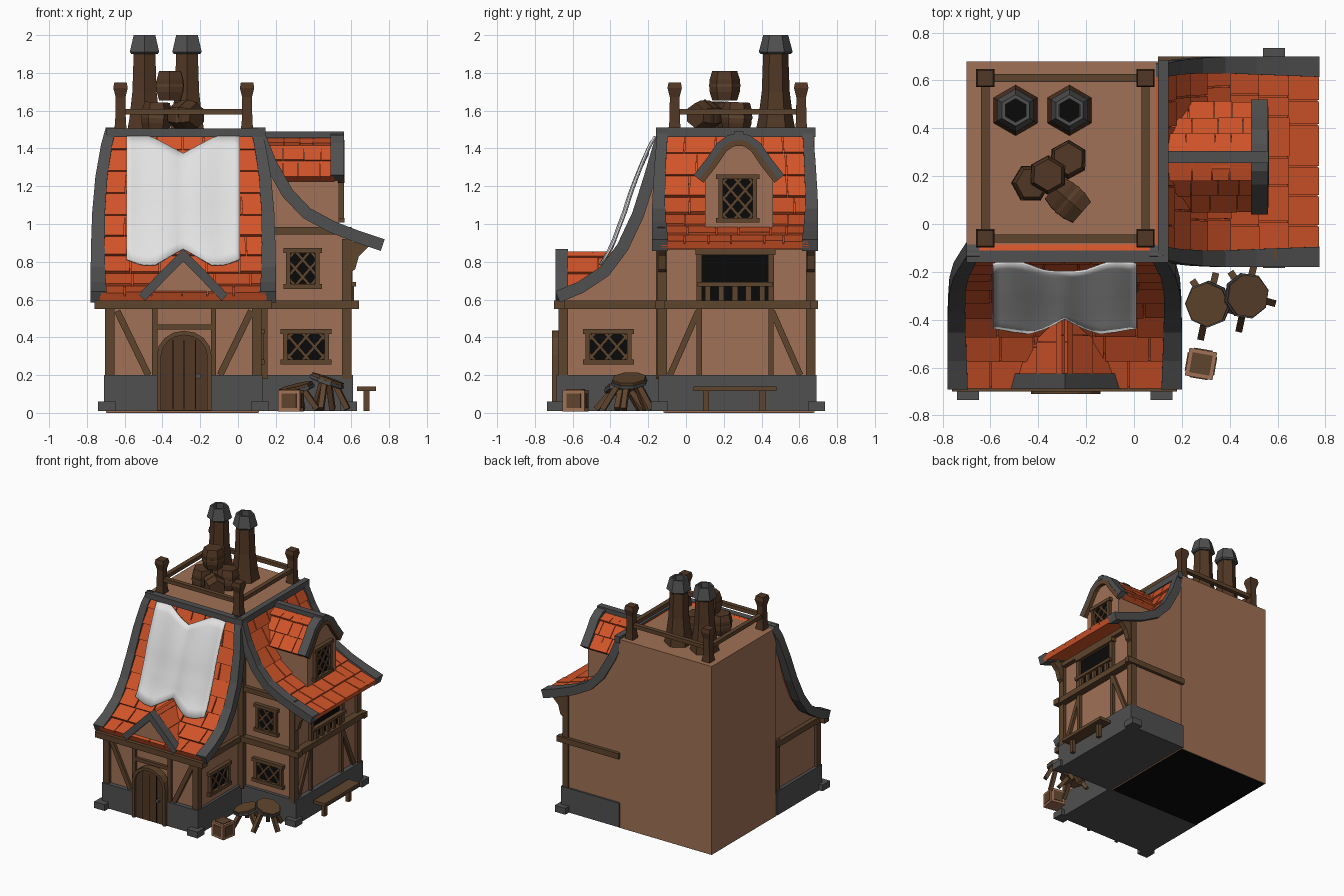
import bpy, bmesh, math, random
from mathutils import Vector

if "Cube" in bpy.data.objects:
    bpy.data.objects.remove(bpy.data.objects["Cube"])
random.seed(4)

def material(name, r, g, b):
    m = bpy.data.materials.new(name)
    m.diffuse_color = (r, g, b, 1)
    m.use_nodes = True
    m.node_tree.nodes["Principled BSDF"].inputs["Base Color"].default_value = m.diffuse_color
    return m
STUCCO = material("stucco", .352, .165, .093)
BEAM = material("beam_wood", .112, .057, .026)
DARK = material("dark_wood", .083, .038, .018)
STONE = material("dark_stone", .08, .08, .08)
TILE = material("orange_tile", .64, .088, .022)
BLACK = material("black", .003, .003, .003)
CLOTH = material("white_cloth", .76, .76, .76)

def loft(name, rings, mat, closed=True, caps=True):
    """Skin consecutive rings of points."""
    bm = bmesh.new()
    rows = [[bm.verts.new(p) for p in r] for r in rings]
    n = len(rows[0])
    for a, b in zip(rows, rows[1:]):
        for i in range(n if closed else n - 1):
            j = (i + 1) % n
            bm.faces.new((a[i], a[j], b[j], b[i]))
    if caps:
        bm.faces.new(rows[0][::-1])
        bm.faces.new(rows[-1])
    bmesh.ops.recalc_face_normals(bm, faces=bm.faces)
    me = bpy.data.meshes.new(name)
    bm.to_mesh(me)
    bm.free()
    me.materials.append(mat)
    ob = bpy.data.objects.new(name, me)
    bpy.context.collection.objects.link(ob)
    return ob

def box(name, x0, x1, y0, y1, z0, z1, mat):
    return loft(name, [[(x0, y0, z), (x1, y0, z), (x1, y1, z), (x0, y1, z)] for z in (z0, z1)], mat)

def lathe(name, rz, n, loc, mat, axis=(0, 0, 1), turn=math.pi / 2):
    q = Vector(axis).to_track_quat('Z', 'Y')
    ang = [turn + 2 * math.pi * i / n for i in range(n)]
    return loft(name, [[Vector(loc) + q @ Vector((r * math.cos(t), r * math.sin(t), z)) for t in ang]
                       for r, z in rz], mat)

def leg(name, p, q, r, mat=BEAM):
    d = Vector(q) - Vector(p)
    return lathe(name, [(r, 0), (r, d.length)], 4, p, mat, d, math.pi / 4)

def bar(name, m, p, q, w, d0, d1, mat=BEAM):
    """Flat timber in a wall plane; m maps (along, z, depth) to space."""
    p, q = Vector(p), Vector(q)
    s = (q - p).normalized().orthogonal() * w / 2
    return loft(name, [[m(*(e + s), d0), m(*(e + s), d1), m(*(e - s), d1), m(*(e - s), d0)] for e in (p, q)], mat)

# wall planes
front = lambda a, z, d: (a, -.65 - d, z)
front_right = lambda a, z, d: (a, -.12 - d, z)
side_front = lambda a, z, d: (.11 + d, a, z)
side = lambda a, z, d: (.575 + d, a, z)
dormer_face = lambda a, z, d: (.535 + d, a, z)

def window(m, a0, a1, z0, z1, n=3):
    loft("window_pane", [[m(a0, z0, d), m(a1, z0, d), m(a1, z1, d), m(a0, z1, d)] for d in (-.01, .008)], BLACK)
    for z in (z0, z1):
        bar("window_rail", m, (a0 - .025, z), (a1 + .025, z), .026, 0, .03)
    for a in (a0, a1):
        bar("window_stile", m, (a, z0), (a, z1), .024, 0, .025)
    for k in (1.15, -1.15):
        cs = sorted(z - k * a for a in (a0, a1) for z in (z0, z1))
        for i in range(n + 1):
            c = cs[0] + (cs[-1] - cs[0]) * (i + .5) / (n + 1)
            e = sorted(((z0 - c) / k, (z1 - c) / k))
            lo, hi = max(a0, e[0]), min(a1, e[1])
            if hi - lo > .01:
                bar("window_lattice", m, (lo, k * lo + c), (hi, k * hi + c), .015, .004, .016)

# roof tools: profile points (out, z) run from eave to ridge
def normals(prof):
    res = []
    for i in range(len(prof)):
        a, b = Vector(prof[max(i - 1, 0)]), Vector(prof[min(i + 1, len(prof) - 1)])
        t = (b - a).normalized()
        res.append(Vector((t.y, -t.x)))
    return res

def strip(name, m, prof, edges, top, bot, mat):
    rings = []
    for p, n, (w0, w1) in zip(prof, normals(prof), edges):
        a, b = Vector(p) + n * top, Vector(p) + n * bot
        rings.append([m(a.x, w0, a.y), m(a.x, w1, a.y), m(b.x, w1, b.y), m(b.x, w0, b.y)])
    return loft(name, rings, mat)

def sample(prof, edges, t):
    L = [0]
    for a, b in zip(prof, prof[1:]):
        L.append(L[-1] + math.dist(a, b))
    s = min(max(t, 0), .9999) * L[-1]
    i = max(j for j in range(len(prof) - 1) if L[j] <= s)
    f = (s - L[i]) / (L[i + 1] - L[i])
    mix = lambda a, b: tuple(x + (y - x) * f for x, y in zip(a, b))
    return mix(prof[i], prof[i + 1]), mix(edges[i], edges[i + 1])

def roof(name, m, prof, edges, rows, cols):
    strip(name + "_deck", m, prof, edges, -.022, -.05, TILE)
    for r in range(rows):
        (pa, ea), (pb, eb) = (sample(prof, edges, t / rows) for t in (r, r + 1))
        n = normals([pa, pb])[0]
        cuts = [0] + [(c + random.uniform(-.2, .2) + .25 * (r % 2)) / cols for c in range(1, cols)] + [1]
        for c0, c1 in zip(cuts, cuts[1:]):
            lift = random.uniform(-.008, 0)
            rings = []
            for p, e, h in ((pa, ea, lift), (pb, eb, -.016)):
                w0, w1 = (e[0] + (e[1] - e[0]) * c for c in (c0 + .004, c1 - .004))
                a, b = Vector(p) + n * h, Vector(p) + n * -.03
                rings.append([m(a.x, w0, a.y), m(a.x, w1, a.y), m(b.x, w1, b.y), m(b.x, w0, b.y)])
            loft(name + "_tile", rings, TILE)

def hip_roof(name, m, prof, edges, rows, cols):
    roof(name, m, prof, [(a + .05, b - .05) for a, b in edges], rows, cols)
    wide = [.085 - .03 * i / (len(prof) - 1) for i in range(len(prof))]
    strip(name + "_trim", m, prof, [(a, a + w) for (a, b), w in zip(edges, wide)], .004, -.06, STONE)
    strip(name + "_trim", m, prof, [(b - w, b) for (a, b), w in zip(edges, wide)], .004, -.06, STONE)

def gable_wall(name, m, prof, out, zout, inner, w0, w1):
    pts = [(out, .02), (out, zout)] + [tuple(Vector(p) - n * .04) for p, n in zip(prof, normals(prof)) if p[0] < out - .02]
    pts += [(inner, 1.48), (inner, .02)]
    loft(name, [[m(u, w, z) for u, z in pts] for w in (w0, w1)], STUCCO)

# walls
box("main_block", -.70, .11, -.12, .68, 0.003, 1.49, STUCCO)
box("floor_underside", -.695, .105, -.115, .675, 0, .004, BLACK)
mF = lambda u, w, z: (w, -u, z)
mR = lambda u, w, z: (u, w, z)
fprof = [(.69, .64), (.57, .69), (.45, .77), (.36, .89), (.28, 1.06), (.22, 1.25), (.17, 1.42), (.13, 1.51)]
fedge = [(-.29 - h, -.29 + h) for h in (.49, .49, .49, .488, .482, .465, .435, .41)]
rprof = [(.775, .915), (.64, .96), (.51, 1.01), (.38, 1.08), (.285, 1.18), (.195, 1.34), (.13, 1.505)]
redge = [(.26 - h, .26 + h) for h in (.44, .44, .44, .44, .435, .425, .41)]
gable_wall("front_wing_wall", mF, fprof, .65, .605, .11, -.685, .11)
gable_wall("right_wing_wall", mR, rprof, .575, .93, .10, -.12, .675)
hip_roof("front_roof", mF, fprof, fedge, 9, 6)
hip_roof("right_roof", mR, rprof, redge, 7, 6)
box("front_ridge", -.70, .14, -.16, -.11, 1.46, 1.505, STONE)
box("right_ridge", .10, .145, -.16, .685, 1.46, 1.51, STONE)

# stone footing
box("front_footing", -.71, .13, -.685, -.12, .01, .20, STONE)
box("right_footing", .10, .61, -.145, .69, .01, .20, STONE)
for x, y in ((-.695, -.69), (.115, -.69), (.585, -.14), (.585, .69)):
    box("corner_stone", x - .046, x + .046, y - .045, y + .045, .01, .06, STONE)

# timber frame
for x, y, top in ((-.68, -.65, .58), (.10, -.65, .58), (.575, -.125, .92), (.575, .66, .92), (.13, -.135, 1.2), (-.68, -.14, .6)):
    box("corner_post", x - .025, x + .025, y - .025, y + .025, .18, top, BEAM)
box("front_girt", -.76, .18, -.70, -.64, .55, .595, BEAM)
box("left_girt", -.72, -.68, -.69, -.12, .55, .595, BEAM)
box("inner_girt", .10, .14, -.69, -.12, .55, .595, BEAM)
box("right_wing_front_girt", .11, .64, -.165, -.11, .55, .595, BEAM)
box("right_girt", .57, .63, -.16, .695, .55, .595, BEAM)
box("back_girt", .10, .64, .66, .70, .55, .595, BEAM)
box("gable_tie", .14, .60, -.15, -.11, .945, .985, BEAM)
box("eave_plate", .57, .61, -.13, .67, .865, .90, BEAM)
for y in (-.125, .66):
    loft("eave_bracket", [[(.59, v, .74), (.62, v, .76), (.64, v, .83), (.70, v, .89), (.59, v, .91)]
                          for v in (y - .02, y + .02)], BEAM)
for s in (-1, 1):
    bar("front_brace", front, (-.285 + s * .355, .54), (-.285 + s * .19, .20), .035, 0, .02)
    bar("door_post", front, (-.285 + s * .155, .20), (-.285 + s * .155, .55), .028, 0, .022)
    bar("side_post", side, (.26 + s * .19, .20), (.26 + s * .19, .55), .028, 0, .022)
    bar("side_brace", side, (.26 + s * .195, .54), (.26 + s * .345, .20), .032, 0, .02)
    bar("balcony_post", side, (.26 + s * .19, .59), (.26 + s * .19, .85), .03, 0, .03)
bar("door_lintel", front, (-.43, .455), (-.14, .455), .026, 0, .022)

# arched door
def arch(h, top):
    return [(-h, .012)] + [(-h * math.cos(t * math.pi / 8), top - h * .9 * (1 - math.sin(t * math.pi / 8))) for t in range(9)] + [(h, .012)]
outer, inner = arch(.145, .435), arch(.122, .412)
loft("door", [[front(a - .285, z, d) for a, z in inner] for d in (0, .043)], DARK)
loft("door_frame", [[front(a - .285, z, .0), front(a - .285, z, .06), front(b - .285, y, .06), front(b - .285, y, .0)]
                    for (a, z), (b, y) in zip(outer, inner)], BEAM)
for a in (-.06, 0, .06):
    bar("plank_gap", front, (a - .285, .02), (a - .285, .385), .005, .04, .046, BLACK)
lathe("door_knob", [(.016, 0), (.016, .02)], 6, (-.21, -.69, .195), STONE, (0, -1, 0))

# windows and balcony
window(front_right, .265, .42, .67, .86)
window(front_right, .25, .47, .27, .43)
window(side_front, -.52, -.30, .27, .43)
window(dormer_face, .185, .365, 1.02, 1.25, 4)
loft("balcony_opening", [[side(a, z, d) for a, z in ((.08, .59), (.44, .59), (.44, .845), (.08, .845))] for d in (-.01, .008)], BLACK)
bar("balcony_lintel", side, (.05, .85), (.475, .85), .03, 0, .04)
bar("balcony_rail", side, (.06, .68), (.46, .68), .024, .015, .05)
for i in range(5):
    bar("baluster", side, (.115 + i * .072, .59), (.115 + i * .072, .675), .03, .02, .04)

# small gable over the door
gprof = [(.235, .625), (.12, .745), (0, .865)]
for s in (-1, 1):
    mg = lambda u, w, z, s=s: (-.29 + s * u, w, z)
    roof("small_gable", mg, gprof, [(-.63, -.37)] * 3, 2, 2)
    strip("small_gable_trim", mg, gprof, [(-.69, -.625)] * 3, .002, -.045, STONE)
loft("small_gable_wall", [[(-.29 - .2, y, .59), (-.29 + .2, y, .59), (-.29, y, .82)] for y in (-.665, -.5)], STUCCO)

# dormer on the right roof
dprof = [(.235, 1.255), (.165, 1.345), (.11, 1.425), (.055, 1.465), (0, 1.475)]
arc = [(u, z - .035) for u, z in dprof if u < .18]
pts = [(.18, .97), (.18, 1.29)] + arc + [(-u, z) for u, z in arc[-2::-1]] + [(-.18, 1.29), (-.18, .97)]
loft("dormer_wall", [[(x, .28 + u, z) for u, z in pts] for x in (.15, .535)], STUCCO)
for s in (-1, 1):
    md = lambda u, w, z, s=s: (w, .28 + s * u, z)
    roof("dormer_roof", md, dprof, [(.14, .51)] * 5, 3, 4)
    strip("dormer_trim", md, dprof, [(.49, .56)] * 5, .006, -.04, STONE)
    strip("dormer_arch_beam", md, dprof, [(.53, .563)] * 5, -.03, -.06, BEAM)
box("dormer_ridge", .12, .562, .255, .305, 1.455, 1.49, STONE)

# hanging cloth on the front roof
def out_at(z):
    for (u0, z0), (u1, z1) in zip(fprof, fprof[1:]):
        if z <= z1:
            return u0 + (u1 - u0) * (z - z0) / (z1 - z0)
rings = []
for i in range(21):
    x = -.59 + .03 * i
    k = abs(x + .29)
    zt = 1.465 - .09 * max(0, 1 - k / .17)
    zb = .785 + .085 * max(0, 1 - k / .15) + .03 * max(0, (k - .22) / .08)
    fold = .008 * math.sin(k * 21)
    rings.append([(x, -(out_at(z) + .022 + .03 * math.sin(math.pi * j / 12) + fold), z)
                  for j in range(13) for z in [zt + (zb - zt) * j / 12]])
cloth = loft("cloth", rings, CLOTH, closed=False, caps=False)
cloth.data.polygons.foreach_set("use_smooth", [True] * len(cloth.data.polygons))
cloth.modifiers.new("thickness", 'SOLIDIFY').thickness = .01

# roof terrace fence
X, Y = (-.622, .048), (-.06, .61)
for x in X:
    for y in Y:
        lathe("fence_post", [(.05, 1.48), (.04, 1.54), (.036, 1.67), (.054, 1.72), (.046, 1.75)], 4, (x, y, 0), DARK, turn=math.pi / 4)
    box("fence_rail", x - .017, x + .017, *Y, 1.58, 1.61, BEAM)
for y in Y:
    box("fence_rail", *X, y - .017, y + .017, 1.58, 1.61, BEAM)

# chimneys
for x in (-.495, -.27):
    lathe("chimney", [(.108, 1.48), (.092, 1.56), (.074, 1.7), (.066, 1.91)], 6, (x, .475, 0), DARK)
    lathe("chimney_cap", [(.08, 1.9), (.09, 1.91), (.066, 2), (.05, 2), (.05, 1.95)], 6, (x, .475, 0), STONE)
    lathe("chimney_hole", [(.049, 1.951), (.049, 1.957)], 6, (x, .475, 0), BLACK)

# barrels on the terrace
keg = [(.066, 0), (.08, .045), (.08, .11), (.066, .155)]
for loc, axis in (((-.435, .17, 1.49), (.05, 0, 1)), ((-.36, .205, 1.655), (0, 0, 1)),
                  ((-.275, .265, 1.49), (0, .05, 1)), ((-.335, .15, 1.575), (.75, -.65, 0))):
    lathe("barrel", keg, 6, loc, DARK, axis, .5)
    lathe("barrel_hoop", [(.083, .07), (.083, .085)], 6, loc, BEAM, axis, .5)

# bench
box("bench_seat", .63, .73, .04, .48, .115, .14, BEAM)
for y in (.105, .405):
    box("bench_leg", .665, .695, y - .016, y + .016, .01, .12, BEAM)

# tumbled round stools
for c, axis in (((.31, -.335, .125), Vector((-.25, -.1, 1))), ((.47, -.30, .165), Vector((.35, -.05, 1)))):
    lathe("stool_rim", [(.098, -.008), (.098, .008)], 8, c, STONE, axis, .39)
    lathe("stool_top", [(.09, -.012), (.092, .022)], 8, c, BEAM, axis, .39)
    for dx, dy in ((.11, -.03), (-.06, .09), (-.03, -.14), (.03, .12)):
        leg("stool_leg", (c[0] + dx * .4, c[1] + dy * .4, c[2] - .01), (c[0] + dx, c[1] + dy, .02), .02)

# crate
lathe("crate", [(.083, .008), (.083, .122)], 4, (.28, -.585, 0), STUCCO, turn=math.pi / 4 - .17)
lathe("crate_lid", [(.06, .12), (.06, .127)], 4, (.28, -.585, 0), BEAM, turn=math.pi / 4 - .17)
for i in range(4):
    t = i * math.pi / 2 - .17
    d = Vector((math.cos(t), math.sin(t), 0))
    lathe("crate_panel", [(.055, .05), (.055, .0625)], 4, (.28, -.585, .065), BEAM, d, math.pi / 4)
